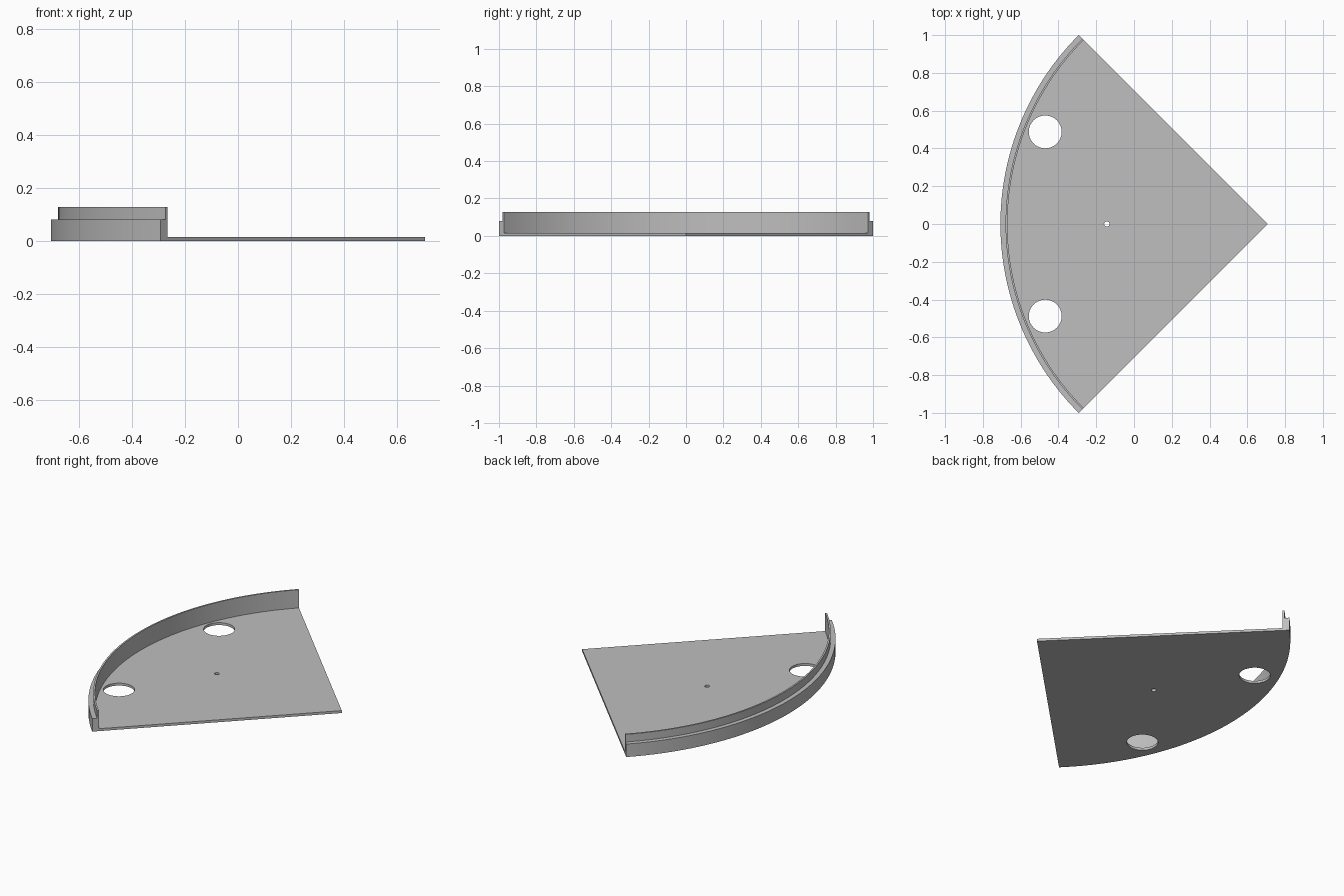
import bpy, bmesh
from math import cos, sin, radians, sqrt
from mathutils import Vector

cube = bpy.data.objects.get("Cube")
if cube:
    bpy.data.objects.remove(cube, do_unlink=True)

RADIUS = sqrt(2)              # quarter-circle sector
APEX = Vector((RADIUS / 2, 0, 0))
PLATE, STEP, LIP = 0.015, 0.08, 0.127
LIP_OUT, LIP_IN = 1.387, 1.377
SEGMENTS = 64

grey = bpy.data.materials.new("plain grey")
grey.use_nodes = True
colour = (0.52, 0.52, 0.52, 1)
grey.diffuse_color = colour
grey.node_tree.nodes["Principled BSDF"].inputs["Base Color"].default_value = colour


def polar(r, degrees, z=0):
    """Point at a distance and angle from the apex, fanning towards -x."""
    a = radians(degrees)
    return APEX + Vector((-r * cos(a), r * sin(a), z))


# Plate and stepped rim: one section swept through ninety degrees
section = [(0, 0), (RADIUS, 0), (RADIUS, STEP), (LIP_OUT, STEP),
           (LIP_OUT, LIP), (LIP_IN, LIP), (LIP_IN, PLATE), (0, PLATE)]
bm = bmesh.new()
rings = [[bm.verts.new(polar(r, -45 + 90 * i / SEGMENTS, z)) for r, z in section]
         for i in range(SEGMENTS + 1)]
count = len(section)
for a, b in zip(rings, rings[1:]):
    for k in range(count - 1):
        bm.faces.new((a[k], a[k + 1], b[k + 1], b[k]))
bm.faces.new(rings[0])
bm.faces.new(rings[-1])
bmesh.ops.remove_doubles(bm, verts=bm.verts[:], dist=1e-5)
# Merge the fans into single flat faces
bmesh.ops.dissolve_limit(bm, angle_limit=radians(0.5),
                         verts=bm.verts[:], edges=bm.edges[:])
bmesh.ops.recalc_face_normals(bm, faces=bm.faces[:])
mesh = bpy.data.meshes.new("sector_tray")
bm.to_mesh(mesh)
bm.free()
mesh.materials.append(grey)
tray = bpy.data.objects.new("sector_tray", mesh)
bpy.context.collection.objects.link(tray)


def drill(name, radius, distance, degrees):
    """Cut a round hole through the plate."""
    bpy.ops.mesh.primitive_cylinder_add(vertices=48, radius=radius, depth=0.2,
                                        location=polar(distance, degrees))
    cutter = bpy.context.object
    cutter.name = name
    cutter.hide_render = True
    cutter.data.materials.append(grey)
    bpy.ops.object.select_all(action='DESELECT')
    tray.select_set(True)
    bpy.context.view_layer.objects.active = tray
    mod = tray.modifiers.new(name, 'BOOLEAN')
    mod.operation = 'DIFFERENCE'
    mod.solver = 'EXACT'
    mod.object = cutter
    bpy.ops.object.modifier_apply(modifier=mod.name)
    bpy.data.objects.remove(cutter, do_unlink=True)


# Two large holes near the rim and a small one in the middle
for side, angle in (("back", 22.5), ("front", -22.5)):
    drill(side + "_hole_cutter", 0.087, 1.274, angle)
drill("centre_hole_cutter", 0.014, 0.851, 0)

bpy.ops.object.shade_smooth_by_angle(angle=radians(30))
